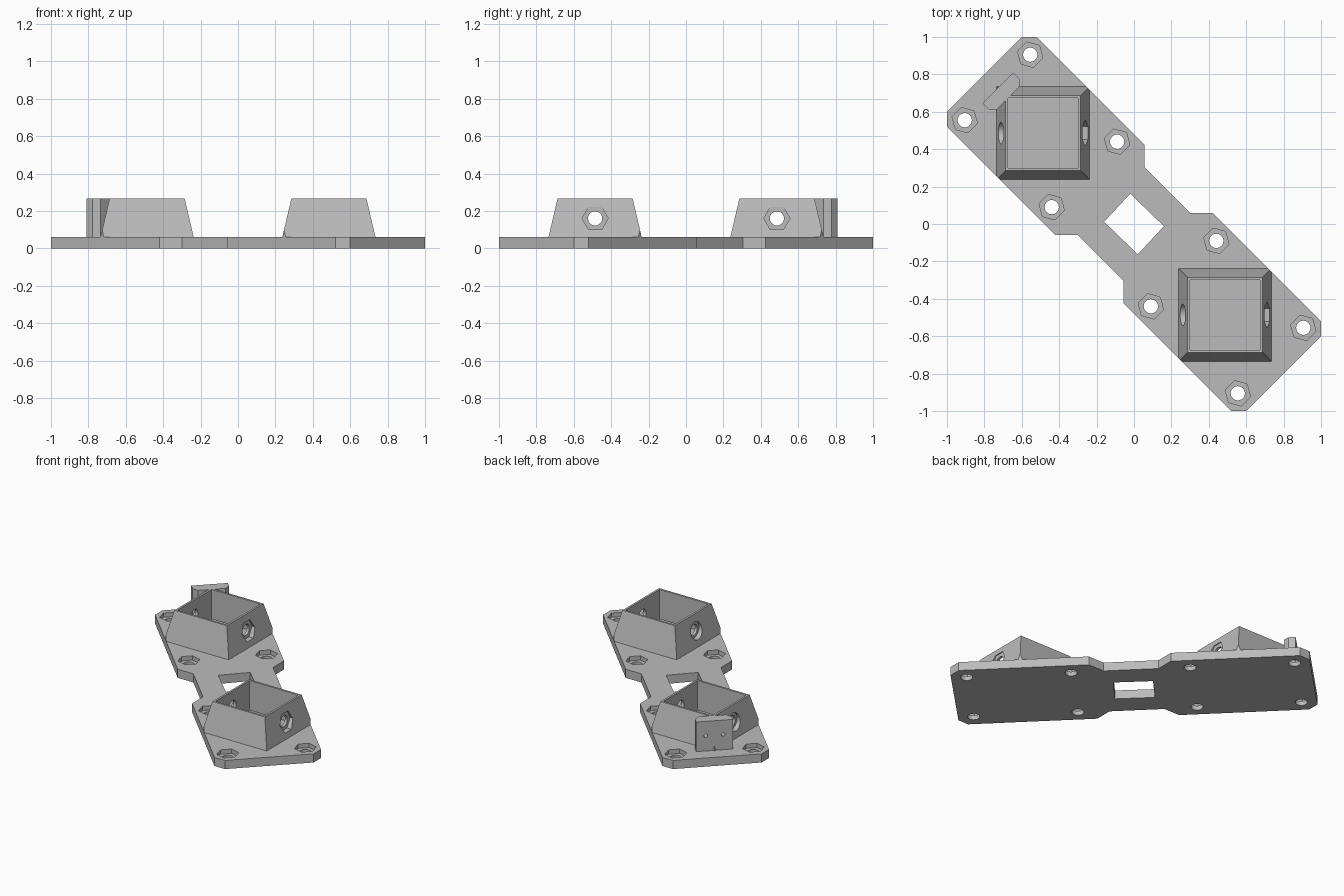
import bpy, bmesh
from math import radians, pi, cos, sin
from mathutils import Matrix, Vector

cube = bpy.data.objects.get("Cube")
if cube:
    bpy.data.objects.remove(cube)

grey = bpy.data.materials.new("light grey")
grey.use_nodes = True
grey.diffuse_color = (0.5, 0.5, 0.5, 1)
grey.node_tree.nodes["Principled BSDF"].inputs["Base Color"].default_value = (0.5, 0.5, 0.5, 1)

PLATE = 0.06      # plate thickness
TOP = 0.265       # height of the walls
POCKET = 0.486    # distance of each box from the centre, in x and y


def loft(name, low, high, z0, z1, matrix=Matrix()):
    """Closed solid between two matching outlines."""
    bm = bmesh.new()
    a = [bm.verts.new((x, y, z0)) for x, y in low]
    b = [bm.verts.new((x, y, z1)) for x, y in high]
    bm.faces.new(a)
    bm.faces.new(b)
    for i in range(len(a)):
        j = (i + 1) % len(a)
        bm.faces.new((a[i], a[j], b[j], b[i]))
    bmesh.ops.transform(bm, matrix=matrix, verts=bm.verts)
    bmesh.ops.recalc_face_normals(bm, faces=bm.faces)
    mesh = bpy.data.meshes.new(name)
    bm.to_mesh(mesh)
    bm.free()
    mesh.materials.append(grey)
    obj = bpy.data.objects.new(name, mesh)
    bpy.context.scene.collection.objects.link(obj)
    return obj


def prism(name, pts, z0, z1, matrix=Matrix()):
    return loft(name, pts, pts, z0, z1, matrix)


def ngon(n, r, turn=0):
    return [(r * cos(turn + 2 * pi * i / n), r * sin(turn + 2 * pi * i / n)) for i in range(n)]


def square(h):
    return [(-h, -h), (h, -h), (h, h), (-h, h)]


def boolean(obj, tool, operation="DIFFERENCE"):
    mod = obj.modifiers.new("shape", "BOOLEAN")
    mod.operation = operation
    mod.solver = "EXACT"
    mod.object = tool
    bpy.context.view_layer.objects.active = obj
    bpy.ops.object.modifier_apply(modifier=mod.name)
    bpy.data.objects.remove(tool)


def at(x, y, z=0):
    return Matrix.Translation((x, y, z))


# Base plate: half the outline, repeated by a half turn
half = [(-0.60, 1), (-0.52, 1), (0.055, 0.425), (0.055, 0.305),
        (0.30, 0.06), (0.42, 0.06), (1, -0.52), (1, -0.60)]
outline = half + [(-x, -y) for x, y in half]
plate = prism("base_plate", outline, 0, PLATE)
boolean(plate, prism("window_cut", [(-0.02, 0.162), (0.16, -0.012), (0.02, -0.162), (-0.16, 0.012)], -1, 1))

# Bolt holes with hexagonal nut recesses
bolts = [(-0.555, 0.905), (-0.905, 0.555), (-0.09, 0.44), (-0.44, 0.09)]
for x, y in bolts + [(-x, -y) for x, y in bolts]:
    boolean(plate, prism("bolt_cut", ngon(32, 0.038), -1, 1, at(x, y)))
    boolean(plate, prism("nut_cut", ngon(6, 0.07, pi / 4), 0.03, 1, at(x, y)))

# Mounting tab that shares a corner with the left-hand rear box
tab_pts = [(-0.81, 0.645), (-0.777, 0.612), (-0.735, 0.612),
           (-0.612, 0.735), (-0.612, 0.777), (-0.645, 0.81)]
tab = prism("mounting_tab", tab_pts, PLATE, TOP)
out = Vector((-1, 1, 0)).normalized()
along = Vector((1, 1, 0)).normalized()
for s in (-1, 1):
    centre = Vector((-0.7275, 0.7275, 0.165)) + along * s * 0.055
    turn = Matrix.Translation(centre) @ out.to_track_quat("Z", "Y").to_matrix().to_4x4()
    boolean(tab, prism("screw_cut", ngon(16, 0.012), -0.055, 0.1, turn))

# Two open boxes with tapering walls
parts = [plate, tab]
for name, s in (("rear_box", -1), ("front_box", 1)):
    cx, cy = s * POCKET, -s * POCKET
    box = loft(name, square(0.249), square(0.201), PLATE, TOP, at(cx, cy))
    boolean(box, prism("trim", outline, -1, 1), "INTERSECT")
    boolean(box, prism("cavity", square(0.187), PLATE - 0.1, 1, at(cx, cy)))
    sideways = at(cx, cy, 0.16) @ Matrix.Rotation(pi / 2, 4, "Y")
    boolean(box, prism("cross_bolt_cut", ngon(32, 0.038), -0.5, 0.5, sideways))
    # Nut recess on the left, round head recess on the right
    boolean(box, prism("side_nut_cut", ngon(6, 0.07, pi / 2), 0.205, 0.4, sideways))
    boolean(box, prism("side_head_cut", ngon(32, 0.058), -0.4, -0.205, sideways))
    parts.append(box)

# Smooth round holes, crisp edges elsewhere
bpy.ops.object.select_all(action="DESELECT")
for part in parts:
    part.select_set(True)
bpy.context.view_layer.objects.active = plate
bpy.ops.object.shade_smooth_by_angle(angle=radians(30))
